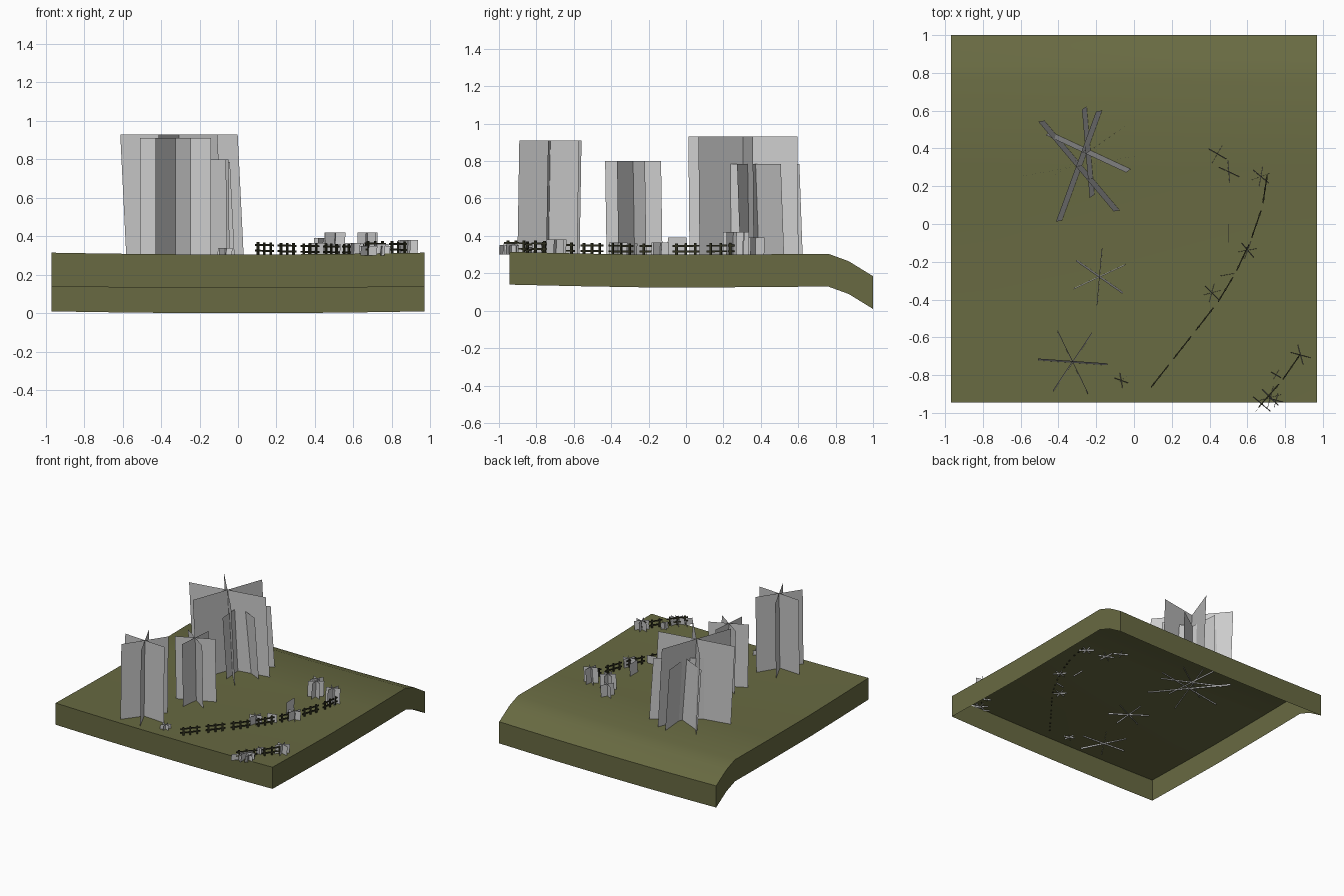
import bpy, bmesh, math
from mathutils import Vector

cube = bpy.data.objects.get("Cube")
if cube:
    bpy.data.objects.remove(cube, do_unlink=True)


def material(name, colour):
    mat = bpy.data.materials.new(name)
    mat.diffuse_color = (*colour, 1)
    mat.use_nodes = True
    bsdf = mat.node_tree.nodes["Principled BSDF"]
    bsdf.inputs["Base Color"].default_value = (*colour, 1)
    bsdf.inputs["Roughness"].default_value = 0.9
    return mat


GRASS = material("olive grass", (0.138, 0.144, 0.054))
FOLIAGE = material("pale grey foliage", (0.6, 0.6, 0.6))
WOOD = material("dark fence wood", (0.03, 0.03, 0.014))


def finish(bm, name, mat):
    mesh = bpy.data.meshes.new(name)
    bm.to_mesh(mesh)
    bm.free()
    mesh.materials.append(mat)
    obj = bpy.data.objects.new(name, mesh)
    bpy.context.collection.objects.link(obj)
    return obj


# Ground: a profile along y, dropping at the back, lifted a little at the sides
PROFILE = [(-0.945, 0.305), (-0.55, 0.296), (-0.2, 0.29), (0.3, 0.291),
           (0.76, 0.295), (0.87, 0.255), (1.0, 0.175)]
HALF_WIDTH = 0.97
COLUMNS = 9


def ground_z(x, y):
    for (y0, z0), (y1, z1) in zip(PROFILE, PROFILE[1:]):
        if y <= y1:
            t = max(0, (y - y0) / (y1 - y0))
            return z0 + t * (z1 - z0) + 0.01 * x * x
    return PROFILE[-1][1]


def build_ground():
    bm = bmesh.new()
    rows = []
    for y, _ in PROFILE:
        xs = [HALF_WIDTH * (2 * i / (COLUMNS - 1) - 1) for i in range(COLUMNS)]
        rows.append([bm.verts.new((x, y, ground_z(x, y))) for x in xs])
    for a, b in zip(rows, rows[1:]):
        for i in range(COLUMNS - 1):
            bm.faces.new((a[i], a[i + 1], b[i + 1], b[i]))
    # Skirt hanging from the border, open underneath
    border = [e for e in bm.edges if e.is_boundary]
    new = bmesh.ops.extrude_edge_only(bm, edges=border)["geom"]
    skirt = [v for v in new if isinstance(v, bmesh.types.BMVert)]
    bmesh.ops.translate(bm, verts=skirt, vec=(0, 0, -0.175))
    bmesh.ops.recalc_face_normals(bm, faces=bm.faces)
    bm.normal_update()
    if rows[1][1].normal.z < 0:
        bmesh.ops.reverse_faces(bm, faces=bm.faces)
    obj = finish(bm, "ground", GRASS)
    bpy.context.view_layer.objects.active = obj
    obj.select_set(True)
    bpy.ops.object.shade_smooth_by_angle(angle=math.radians(40))
    obj.select_set(False)


build_ground()


# Plants: upright sheets crossing at the middle
def plant(name, x, y, radius, top, angle, lean=(0, 0), sheets=3):
    bm = bmesh.new()
    base = ground_z(x, y) - 0.01
    for i in range(sheets):
        a = math.radians(angle + 180 * i / sheets)
        side = Vector((math.cos(a), math.sin(a), 0)) * radius
        low = Vector((x, y, base))
        high = Vector((x + lean[0], y + lean[1], top))
        bm.faces.new([bm.verts.new(p) for p in
                      (low - side, low + side, high + side, high - side)])
    finish(bm, name, FOLIAGE)


plant("large_tree", -0.275, 0.31, 0.31, 0.93, 10, (-0.032, -0.006))
plant("leaning_tree", -0.23, 0.39, 0.235, 0.785, 35, (-0.025, -0.018))
plant("middle_tree", -0.18, -0.275, 0.15, 0.8, 25, (-0.005, -0.008))
plant("front_tree", -0.325, -0.735, 0.185, 0.91, -4, (0.0, 0.01))

BUSHES = [(0.44, 0.37, 0.055, 0.39, 60, 2), (0.5, 0.275, 0.06, 0.42, 35, 3),
          (0.67, 0.25, 0.055, 0.42, 20, 3), (0.5, -0.05, 0.05, 0.39, 90, 1),
          (0.6, -0.14, 0.05, 0.365, 10, 3), (0.49, -0.27, 0.04, 0.36, 10, 1),
          (0.41, -0.365, 0.05, 0.365, 15, 3), (-0.07, -0.83, 0.04, 0.34, -20, 3),
          (0.88, -0.695, 0.055, 0.38, -15, 3), (0.75, -0.8, 0.03, 0.36, -30, 2),
          (0.675, -0.955, 0.06, 0.35, 50, 2), (0.72, -0.92, 0.06, 0.36, 15, 3),
          (0.75, -0.935, 0.04, 0.35, 75, 2)]
for n, (x, y, r, top, angle, sheets) in enumerate(BUSHES, 1):
    plant(f"bush_{n}", x, y, r, top, angle, (0.004, 0.003), sheets)


# Fences: short sections of posts and rails following a path
def bar(bm, start, end, thick, tall):
    run = end - start
    across = Vector((-run.y, run.x, 0)).normalized() * thick / 2
    up = Vector((0, 0, tall / 2))
    ends = [[bm.verts.new(p + s * across + t * up)
             for s, t in ((-1, -1), (1, -1), (1, 1), (-1, 1))] for p in (start, end)]
    a, b = ends
    bm.faces.new(a[::-1])
    bm.faces.new(b)
    for i in range(4):
        j = (i + 1) % 4
        bm.faces.new((a[i], a[j], b[j], b[i]))


def along(path, distance):
    for p, q in zip(path, path[1:]):
        length = (q - p).length
        if distance <= length:
            return p.lerp(q, distance / length)
        distance -= length
    return path[-1].copy()


def fence(name, points, sections, gap):
    path = [Vector((x, y, 0)) for x, y in points]
    total = sum((q - p).length for p, q in zip(path, path[1:]))
    pitch = (total + gap) / sections
    bm = bmesh.new()
    for n in range(sections):
        start = along(path, n * pitch)
        end = along(path, (n + 1) * pitch - gap)
        for p in (start, end):
            p.z = ground_z(p.x, p.y)
        step = (end - start).normalized() * 0.006
        for height in (0.022, 0.052):
            lift = Vector((0, 0, height))
            bar(bm, start + lift, end + lift, 0.006, 0.01)
        for t in (0.15, 0.5, 0.85):
            foot = start.lerp(end, t)
            mid = foot + Vector((0, 0, 0.03))
            bar(bm, mid - step, mid + step, 0.009, 0.072)
    bmesh.ops.recalc_face_normals(bm, faces=bm.faces)
    finish(bm, name, WOOD)


fence("long_fence", [(0.09, -0.865), (0.33, -0.56), (0.47, -0.38), (0.58, -0.18),
                     (0.66, 0.02), (0.69, 0.14), (0.705, 0.26)], 7, 0.04)
fence("short_fence", [(0.66, -0.97), (0.8, -0.81), (0.88, -0.69)], 2, 0.03)
